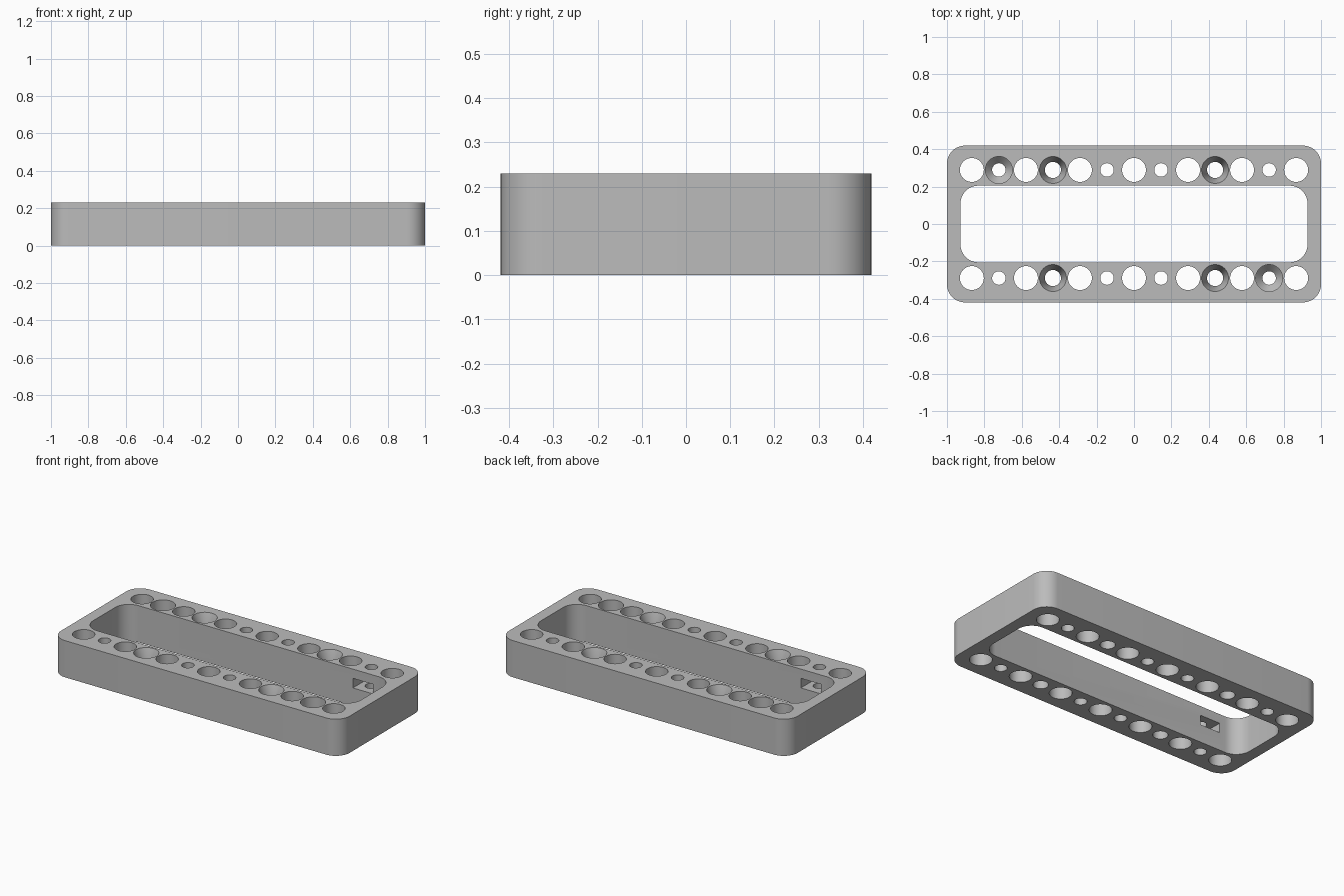
import bpy, bmesh
from math import cos, sin, pi

old = bpy.data.objects.get("Cube")
if old:
    bpy.data.objects.remove(old, do_unlink=True)

HEIGHT = 0.23
PITCH = 0.1445
ROW_Y = 0.289
BIG, SMALL, PILOT, HEAD = 0.064, 0.036, 0.043, 0.072

grey = bpy.data.materials.new("plain grey")
grey.use_nodes = True
grey.diffuse_color = (0.5, 0.5, 0.5, 1)
grey.node_tree.nodes["Principled BSDF"].inputs["Base Color"].default_value = (0.5, 0.5, 0.5, 1)


def make_object(name, bm):
    bmesh.ops.recalc_face_normals(bm, faces=bm.faces)
    mesh = bpy.data.meshes.new(name)
    bm.to_mesh(mesh)
    bm.free()
    mesh.materials.append(grey)
    obj = bpy.data.objects.new(name, mesh)
    bpy.context.collection.objects.link(obj)
    return obj


def add_prism(bm, outline, z0, z1):
    base = bm.faces.new([bm.verts.new((x, y, z0)) for x, y in outline])
    top = bmesh.ops.extrude_face_region(bm, geom=[base])
    verts = [v for v in top["geom"] if isinstance(v, bmesh.types.BMVert)]
    bmesh.ops.translate(bm, verts=verts, vec=(0, 0, z1 - z0))


def rounded_rect(hx, hy, r, steps=12):
    points = []
    corners = [(1, 1), (-1, 1), (-1, -1), (1, -1)]
    for i, (sx, sy) in enumerate(corners):
        for k in range(steps + 1):
            a = (i + k / steps) * pi / 2
            points.append((sx * (hx - r) + r * cos(a), sy * (hy - r) + r * sin(a)))
    return points


def add_turned(bm, x, y, profile, sides=40):
    """Closed solid of revolution from (radius, z) pairs."""
    rings = []
    for r, z in profile:
        rings.append([bm.verts.new((x + r * cos(2 * pi * k / sides),
                                    y + r * sin(2 * pi * k / sides), z))
                      for k in range(sides)])
    for a, b in zip(rings, rings[1:]):
        for k in range(sides):
            n = (k + 1) % sides
            bm.faces.new((a[k], a[n], b[n], b[k]))
    bm.faces.new(rings[0][::-1])
    bm.faces.new(rings[-1])


def cut(target, cutter):
    cutter.hide_render = True
    mod = target.modifiers.new("cut", 'BOOLEAN')
    mod.operation = 'DIFFERENCE'
    mod.solver = 'EXACT'
    mod.object = cutter
    bpy.ops.object.select_all(action='DESELECT')
    target.select_set(True)
    bpy.context.view_layer.objects.active = target
    bpy.ops.object.modifier_apply(modifier=mod.name)
    bpy.data.objects.remove(cutter, do_unlink=True)


# Frame body
bm = bmesh.new()
add_prism(bm, rounded_rect(1.0, 0.419, 0.096), 0, HEIGHT)
frame = make_object("frame", bm)

# Central opening
bm = bmesh.new()
add_prism(bm, rounded_rect(0.928, 0.205, 0.096), -0.1, HEIGHT + 0.1)
cut(frame, make_object("opening_cutter", bm))

# Hole shapes, bottom to top
LOW, HIGH = -0.05, HEIGHT + 0.05
plain = lambda r: [(r, LOW), (r, HIGH)]
tapered = [(PILOT, LOW), (PILOT, HEIGHT - 0.09), (HEAD, HEIGHT), (HEAD, HIGH)]
recessed = [(SMALL, LOW), (SMALL, 0.09), (HEAD, 0.13), (HEAD, HIGH)]

# Two rows of holes, each the other turned half round
bm = bmesh.new()
for side in (1, -1):
    for i in range(-6, 7):
        if i % 2 == 0:
            profile = plain(BIG)
        elif abs(i) == 3:
            profile = tapered
        elif i == -5:
            profile = recessed
        else:
            profile = plain(SMALL)
        add_turned(bm, side * i * PITCH, side * ROW_Y, profile)
cut(frame, make_object("hole_cutter", bm))

# Nut pockets opening on the inner walls
bm = bmesh.new()
for side in (1, -1):
    outline = [(-0.07, 0.15), (0.07, 0.15), (0.07, ROW_Y + 0.04),
               (0, ROW_Y + 0.08), (-0.07, ROW_Y + 0.04)]
    add_prism(bm, [(side * (x + 5 * PITCH), side * y) for x, y in outline], 0.112, 0.172)
cut(frame, make_object("pocket_cutter", bm))

# Smooth rounded walls, crisp rims
bpy.ops.object.select_all(action='DESELECT')
frame.select_set(True)
bpy.context.view_layer.objects.active = frame
bpy.ops.object.shade_smooth_by_angle(angle=pi / 6)
